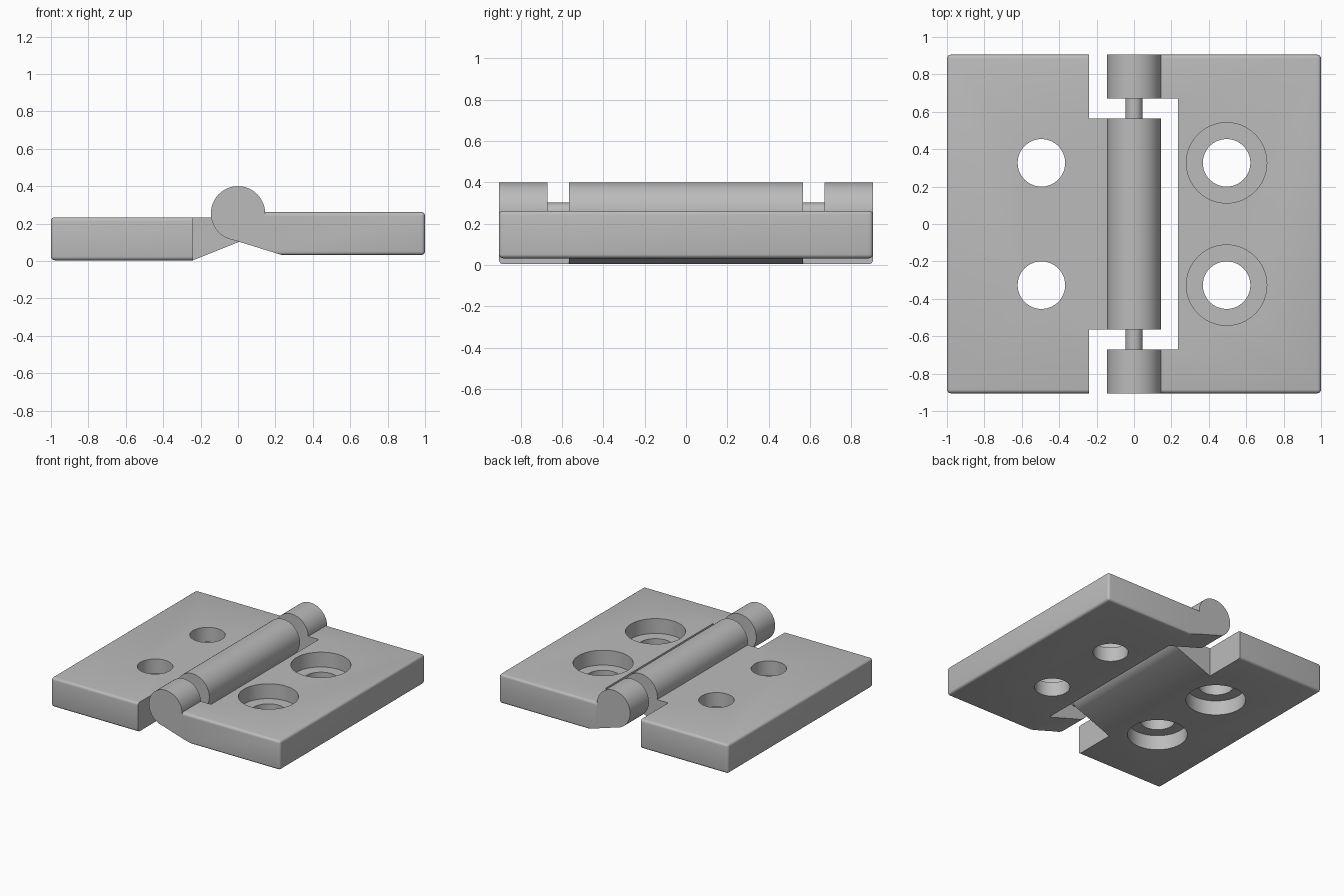
import bpy, bmesh, math
from mathutils import Matrix

R, AXIS_Z, HALF_Y = 0.145, 0.255, 0.905   # barrel radius, barrel height, half depth
PLATE_H = 0.23

if "Cube" in bpy.data.objects:
    bpy.data.objects.remove(bpy.data.objects["Cube"])

steel = bpy.data.materials.new("grey steel")
steel.use_nodes = True
grey = (0.5, 0.5, 0.5, 1)
steel.diffuse_color = grey
steel.node_tree.nodes["Principled BSDF"].inputs["Base Color"].default_value = grey


def make_object(name, bm):
    bmesh.ops.recalc_face_normals(bm, faces=bm.faces)
    mesh = bpy.data.meshes.new(name)
    bm.to_mesh(mesh)
    bm.free()
    mesh.materials.append(steel)
    obj = bpy.data.objects.new(name, mesh)
    bpy.context.collection.objects.link(obj)
    return obj


def cylinder(name, radius, start, end, axis, segments=64):
    """Cylinder along y or z; axis holds its two fixed coordinates."""
    bm = bmesh.new()
    bmesh.ops.create_cone(bm, cap_ends=True, segments=segments, radius1=radius,
                          radius2=radius, depth=end - start)
    mid = (start + end) / 2
    if name.endswith("hole"):
        move = Matrix.Translation((axis[0], axis[1], mid))
    else:
        move = Matrix.Translation((axis[0], mid, axis[1])) @ Matrix.Rotation(math.pi / 2, 4, "X")
    bm.transform(move)
    return make_object(name, bm)


def block(name, low, high):
    bm = bmesh.new()
    bmesh.ops.create_cube(bm, size=1)
    for v in bm.verts:
        v.co = [h if c > 0 else l for c, l, h in zip(v.co, low, high)]
    return make_object(name, bm)


def boolean(target, other, operation):
    """Merge or cut, then discard the helper object."""
    mod = target.modifiers.new("boolean", "BOOLEAN")
    mod.operation, mod.object, mod.solver = operation, other, "EXACT"
    bpy.context.view_layer.objects.active = target
    bpy.ops.object.modifier_apply(modifier=mod.name)
    bpy.data.objects.remove(other)


def smooth(obj):
    bpy.ops.object.select_all(action="DESELECT")
    obj.select_set(True)
    bpy.context.view_layer.objects.active = obj
    bpy.ops.object.shade_smooth_by_angle(angle=math.radians(32))


def leaf_plate(name, side, bottom, inner):
    """Plate whose underside slopes up tangent to the barrel, outer edges rounded."""
    drop = AXIS_Z - bottom
    slope = math.acos(R / math.hypot(inner, drop)) - math.atan2(inner, drop)
    reach = 0.99 * R
    profile = [(0, bottom + PLATE_H), (1, bottom + PLATE_H), (1, bottom), (inner, bottom),
               (-reach * math.sin(slope), AXIS_Z - reach * math.cos(slope))]
    bm = bmesh.new()
    face = bm.faces.new([bm.verts.new((side * x, -HALF_Y, z)) for x, z in profile])
    grown = bmesh.ops.extrude_face_region(bm, geom=[face])["geom"]
    for v in grown:
        if isinstance(v, bmesh.types.BMVert):
            v.co.y = HALF_Y
    bmesh.ops.recalc_face_normals(bm, faces=bm.faces)
    rounded = [e for e in bm.edges if any(abs(v.co.x) > 0.99 for v in e.verts)]
    bmesh.ops.bevel(bm, geom=rounded, offset=0.02, segments=4, profile=0.5, affect="EDGES")
    return make_object(name, bm)


def screw_holes(leaf, side, bore_low, bore_high):
    for y in (-0.327, 0.327):
        at = (side * 0.495, y)
        boolean(leaf, cylinder("through hole", 0.127, -0.2, 0.6, at), "DIFFERENCE")
        boolean(leaf, cylinder("counterbore hole", 0.215, bore_low, bore_high, at), "DIFFERENCE")


# Left-hand leaf with the long centre knuckle, counterbored from below
centre_leaf = leaf_plate("centre_knuckle_leaf", -1, 0.004, 0.24)
for y0, y1 in ((-1, -0.565), (0.565, 1)):
    boolean(centre_leaf, block("notch", (-0.24, y0, -0.5), (0.5, y1, 1)), "DIFFERENCE")
screw_holes(centre_leaf, -1, -0.2, 0.12)
boolean(centre_leaf, cylinder("barrel", R, -0.565, 0.565, (0, AXIS_Z)), "UNION")

# Opposite leaf with two end knuckles, counterbored from above
end_leaf = leaf_plate("end_knuckle_leaf", 1, 0.032, 0.235)
boolean(end_leaf, block("notch", (-0.5, -0.67, -0.5), (0.235, 0.67, 1)), "DIFFERENCE")
screw_holes(end_leaf, 1, 0.145, 0.6)
for y0, y1 in ((-HALF_Y, -0.67), (0.67, HALF_Y)):
    boolean(end_leaf, cylinder("barrel", R, y0, y1, (0, AXIS_Z)), "UNION")

# Hinge pin showing in the gaps between the knuckles
pin = cylinder("hinge_pin", 0.046, -0.7, 0.7, (0, AXIS_Z), 32)

for part in (centre_leaf, end_leaf, pin):
    smooth(part)
